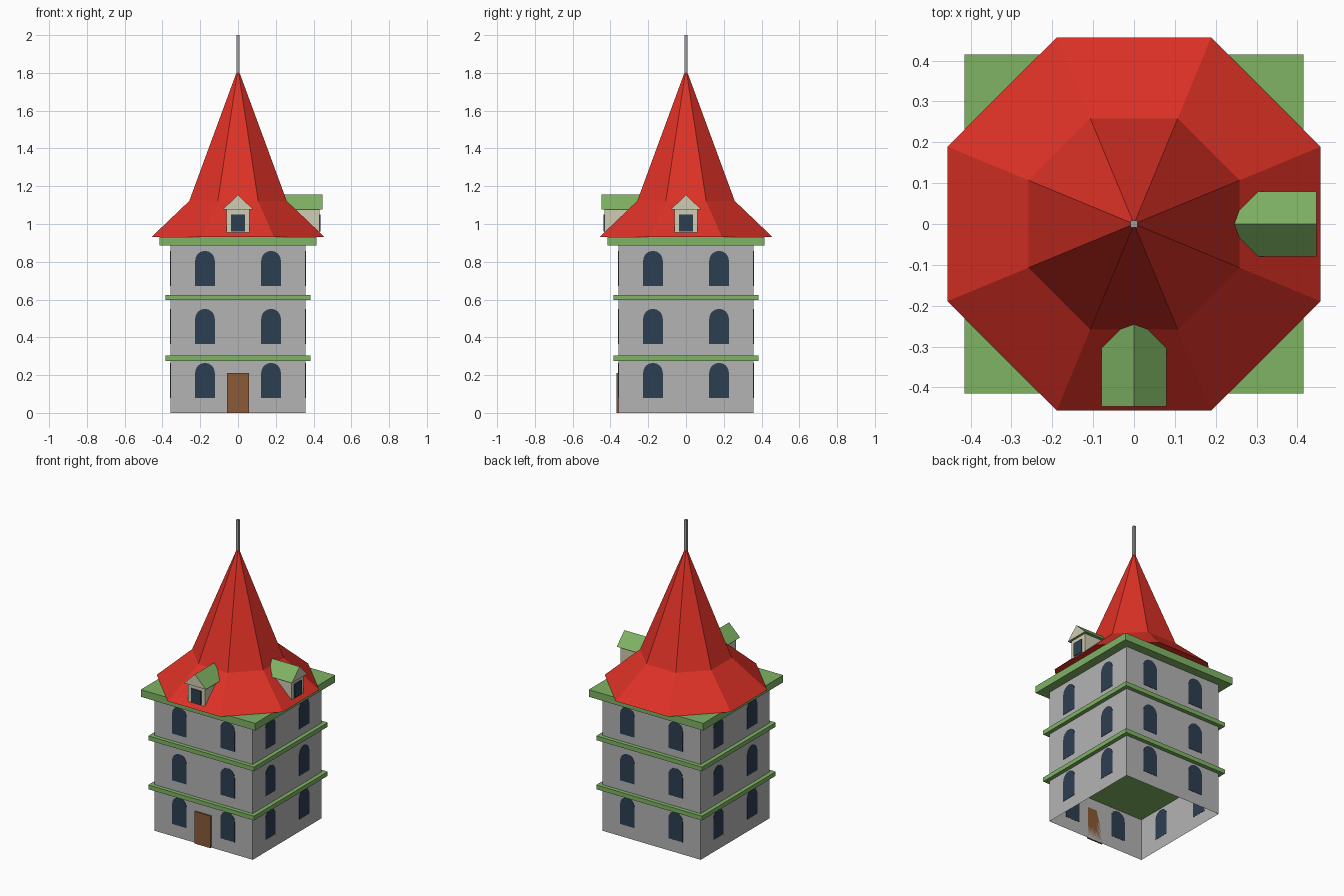
import bpy, bmesh, math
from mathutils import Matrix, Vector

cube = bpy.data.objects.get("Cube")
if cube:
    bpy.data.objects.remove(cube, do_unlink=True)


def material(name, r, g, b):
    """Flat material from 0-255 display values, stored as linear."""
    lin = [((c / 255 + 0.055) / 1.055) ** 2.4 for c in (r, g, b)] + [1]
    m = bpy.data.materials.new(name)
    m.use_nodes = True
    m.diffuse_color = lin
    m.node_tree.nodes["Principled BSDF"].inputs["Base Color"].default_value = lin
    return m


RED = material("roof_red", 222, 49, 38)
GREEN = material("trim_green", 127, 179, 100)
STONE = material("wall_grey", 180, 180, 180)
GLASS = material("window_navy", 44, 62, 80)
WOOD = material("door_brown", 139, 90, 55)
CREAM = material("dormer_cream", 208, 204, 178)
METAL = material("spire_grey", 160, 160, 160)


def finish(name, bm, *mats, turn=0):
    """Turn the mesh about z by quarter turns and make it an object."""
    bmesh.ops.recalc_face_normals(bm, faces=bm.faces)
    bm.transform(Matrix.Rotation(turn * math.pi / 2, 4, "Z"))
    mesh = bpy.data.meshes.new(name)
    bm.to_mesh(mesh)
    bm.free()
    for m in mats:
        mesh.materials.append(m)
    ob = bpy.data.objects.new(name, mesh)
    bpy.context.collection.objects.link(ob)
    return ob


def box(name, x, y, z, mat, turn=0, open_ends=False):
    """Box from (min, max) ranges, optionally without top and bottom."""
    bm = bmesh.new()
    bmesh.ops.create_cube(bm, size=1)
    for v in bm.verts:
        v.co = Vector(r[0] if c < 0 else r[1] for c, r in zip(v.co, (x, y, z)))
    if open_ends:
        bm.normal_update()
        ends = [f for f in bm.faces if abs(f.normal.z) > 0.5]
        bmesh.ops.delete(bm, geom=ends, context="FACES_ONLY")
    return finish(name, bm, mat, turn=turn)


def prism(name, profile, y0, y1, mats, turn=0):
    """Extrude an (x, z) profile from y0 back to y1; last material on the front."""
    bm = bmesh.new()
    front = bm.faces.new([bm.verts.new((x, y0, z)) for x, z in profile])
    out = bmesh.ops.extrude_face_region(bm, geom=[front], use_keep_orig=True)
    moved = [g for g in out["geom"] if isinstance(g, bmesh.types.BMVert)]
    bmesh.ops.translate(bm, verts=moved, vec=(0, y1 - y0, 0))
    front.material_index = len(mats) - 1
    return finish(name, bm, *mats, turn=turn)


# Walls and green ledges
WALL = 0.357
box("tower_walls", (-WALL, WALL), (-WALL, WALL), (0, 0.9), STONE, open_ends=True)
for name, h, z in (("lower_ledge", 0.383, (0.275, 0.303)),
                   ("upper_ledge", 0.383, (0.597, 0.625)),
                   ("cornice", 0.415, (0.885, 0.932))):
    box(name, (-h, h), (-h, h), z, GREEN)

# Door
box("door", (-0.057, 0.057), (-0.368, -WALL), (0, 0.21), WOOD)

# Arched windows, two per floor on each side
R, ARCH = 0.052, 8
for turn in range(4):
    for floor, z in enumerate((0.08, 0.366, 0.673)):
        for side in (-1, 1):
            cx = side * 0.175
            shape = [(cx - R, z), (cx + R, z)]
            for i in range(ARCH + 1):
                a = math.pi * i / ARCH
                shape.append((cx + R * math.cos(a), z + 0.133 + R * math.sin(a)))
            prism(f"window_{turn}_{floor}_{'left' if side > 0 else 'right'}",
                  shape, -WALL - 0.002, -WALL + 0.001, [GLASS], turn)

# Eight-sided flared roof
bm = bmesh.new()
rings = []
for apothem, z in ((0.457, 0.932), (0.258, 1.122)):
    r = apothem / math.cos(math.pi / 8)
    angles = [math.pi * (2 * i + 1) / 8 for i in range(8)]
    rings.append([bm.verts.new((r * math.cos(a), r * math.sin(a), z)) for a in angles])
apex = bm.verts.new((0, 0, 1.823))
low, high = rings
for i in range(8):
    j = (i + 1) % 8
    bm.faces.new((low[i], low[j], high[j], high[i]))
    bm.faces.new((high[i], high[j], apex))
bm.faces.new(low[::-1])
finish("roof", bm, RED)

# Spire rod
box("spire", (-0.008, 0.008), (-0.008, 0.008), (1.78, 2.0), METAL)

# Dormers on the front and left sides
for turn, side in ((0, "front"), (1, "left")):
    box(f"{side}_dormer_wall", (-0.062, 0.062), (-0.432, -0.24), (0.945, 1.08), CREAM, turn)
    prism(f"{side}_dormer_roof", [(-0.08, 1.077), (0.08, 1.077), (0, 1.155)],
          -0.447, -0.22, [GREEN, CREAM], turn)
    box(f"{side}_dormer_window", (-0.036, 0.036), (-0.438, -0.431), (0.96, 1.05), GLASS, turn)
